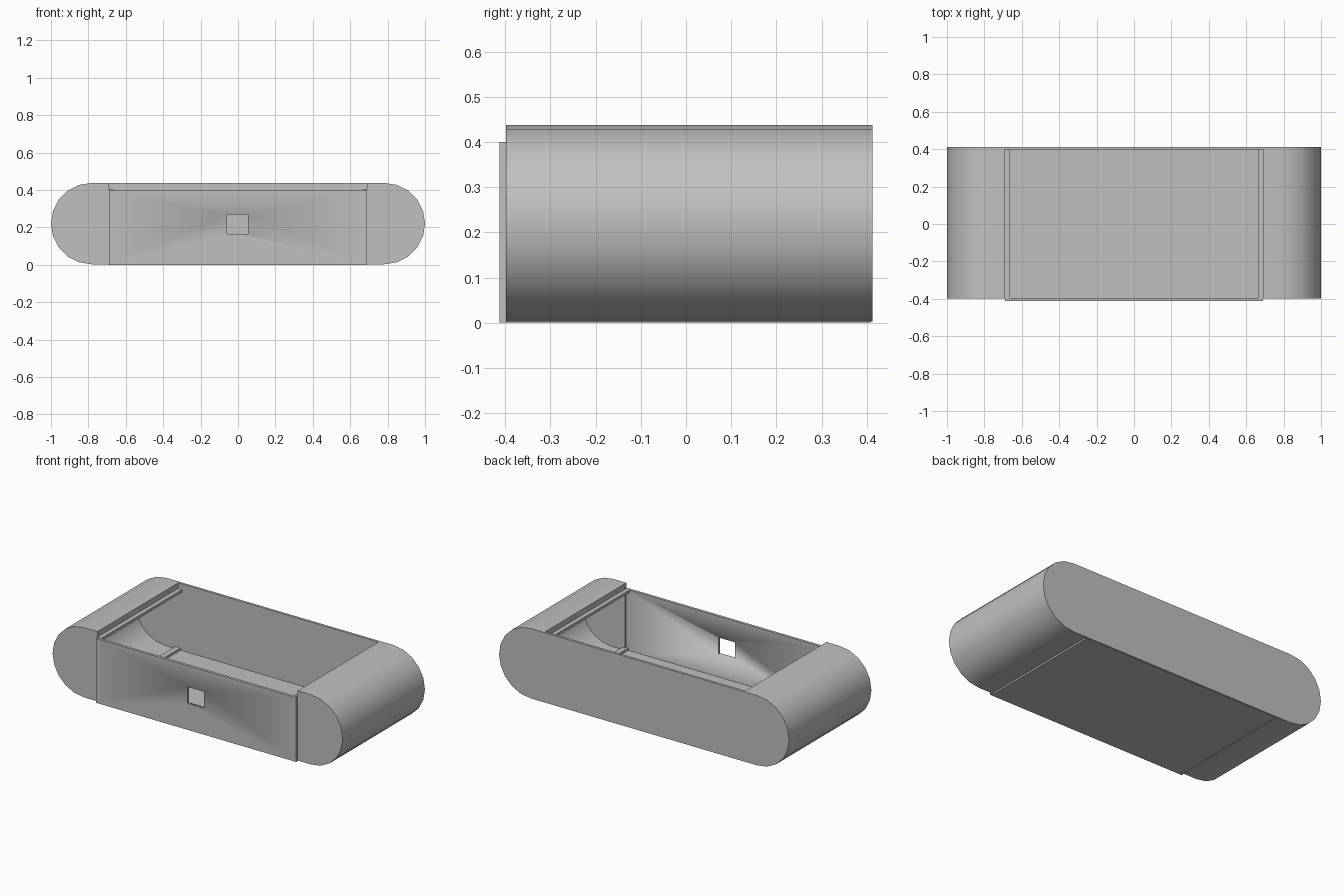
import bpy, bmesh, math

cube = bpy.data.objects.get("Cube")
if cube:
    bpy.data.objects.remove(cube, do_unlink=True)

grey = bpy.data.materials.new("plain grey")
grey.use_nodes = True
COLOUR = (0.53, 0.53, 0.53, 1)
grey.diffuse_color = COLOUR
grey.node_tree.nodes["Principled BSDF"].inputs["Base Color"].default_value = COLOUR

TOP, LOW = 0.438, 0.003        # height range of the rounded body
MID = (TOP + LOW) / 2
RADIUS = (TOP - LOW) / 2
CENTRE = 1 - RADIUS            # x of the end arc centre
SEAM = 0.69                    # where end caps meet the open middle
FRONT, BACK = -0.398, 0.413
WALL = 0.02


def prism(name, points, y0, y1):
    """Extrude an x-z outline along y."""
    bm = bmesh.new()
    face = bm.faces.new([bm.verts.new((x, y0, z)) for x, z in points])
    out = bmesh.ops.extrude_face_region(bm, geom=[face])
    moved = [g for g in out["geom"] if isinstance(g, bmesh.types.BMVert)]
    bmesh.ops.translate(bm, verts=moved, vec=(0, y1 - y0, 0))
    bmesh.ops.recalc_face_normals(bm, faces=bm.faces)
    mesh = bpy.data.meshes.new(name)
    bm.to_mesh(mesh)
    bm.free()
    mesh.materials.append(grey)
    obj = bpy.data.objects.new(name, mesh)
    bpy.context.collection.objects.link(obj)
    bpy.ops.object.select_all(action="DESELECT")
    obj.select_set(True)
    bpy.context.view_layer.objects.active = obj
    bpy.ops.object.shade_smooth_by_angle(angle=math.radians(30))
    return obj


def box(name, x0, x1, y0, y1, z0, z1):
    return prism(name, [(x0, z0), (x1, z0), (x1, z1), (x0, z1)], y0, y1)


def arc(side, radius, steps=10):
    """Half circle at one end, from bottom to top."""
    angles = [math.pi * (i / steps - 0.5) for i in range(steps + 1)]
    return [(side * (CENTRE + radius * math.cos(a)), MID + radius * math.sin(a))
            for a in angles]


# Hollow rounded ends with front walls and lid rails
for side, label in ((1, "left"), (-1, "right")):
    edge = side * SEAM
    outer, inner = arc(side, RADIUS), arc(side, RADIUS - WALL)
    shell = ([(edge, LOW)] + outer + [(edge, TOP), (edge, TOP - WALL)]
             + inner[::-1] + [(edge, LOW + WALL)])
    prism(label + "_end_shell", shell, FRONT, BACK - 0.01)
    prism(label + "_end_front_wall", [(edge, LOW)] + outer + [(edge, TOP)],
          FRONT, FRONT + 0.015)
    rail = sorted((side * 0.665, side * 0.71))
    box(label + "_lid_rail", *rail, FRONT, BACK - 0.015, 0.385, 0.402)
    rail_web = sorted((side * 0.692, side * 0.71))
    box(label + "_rail_web", *rail_web, FRONT, BACK - 0.015, 0.39, TOP - 0.005)
    sill = sorted((side * 0.675, side * 0.71))
    box(label + "_floor_sill", *sill, FRONT, BACK - 0.015, 0.012, 0.036)

# Full rounded back wall
prism("back_wall", arc(1, RADIUS) + arc(-1, RADIUS)[::-1], BACK - 0.015, BACK)

# Floor between the ends, leaving a narrow groove at each seam
box("floor", -0.682, 0.682, FRONT, BACK - 0.005, 0, 0.022)

# Front panel with a square opening
panel = box("front_panel", -SEAM, SEAM, -0.413, -0.396, 0, 0.40)
cutter = box("opening_cutter", -0.06, 0.053, -0.5, -0.3, 0.164, 0.268)
cutter.hide_render = True
cut = panel.modifiers.new("opening", "BOOLEAN")
cut.operation = "DIFFERENCE"
cut.solver = "EXACT"
cut.object = cutter
bpy.context.view_layer.objects.active = panel
bpy.ops.object.modifier_apply(modifier=cut.name)
bpy.data.objects.remove(cutter, do_unlink=True)
